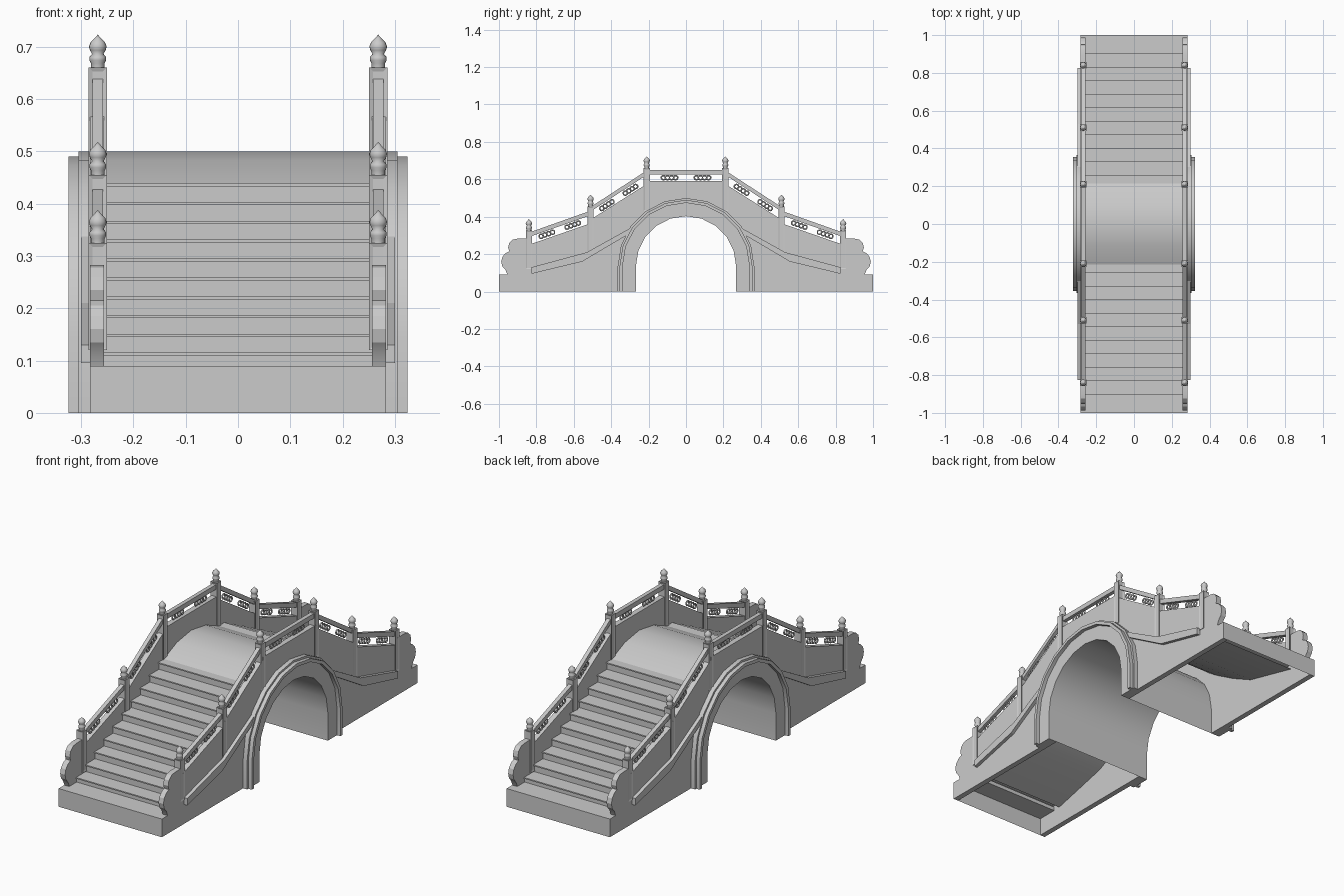
import bpy, bmesh, math

if "Cube" in bpy.data.objects:
    bpy.data.objects.remove(bpy.data.objects["Cube"])

CZ = 0.135  # height of the arch centre
PX = 0.268  # post and railing centre line


def finish(name, bm, mirror=(False, False), smooth=False):
    me = bpy.data.meshes.new(name)
    bm.to_mesh(me)
    bm.free()
    ob = bpy.data.objects.new(name, me)
    bpy.context.collection.objects.link(ob)
    if any(mirror):
        m = ob.modifiers.new("mirror", 'MIRROR')
        m.use_axis = (mirror[0], mirror[1], False)
        m.use_mirror_merge = False
    if smooth:
        bpy.ops.object.select_all(action='DESELECT')
        ob.select_set(True)
        bpy.context.view_layer.objects.active = ob
        bpy.ops.object.shade_smooth_by_angle(angle=math.radians(21))
    return ob


def prism(name, pts, x0, x1, mirror=(True, False), smooth=False):
    """Extrude a closed (y, z) outline along x."""
    bm = bmesh.new()
    f = bm.faces.new([bm.verts.new((x0, y, z)) for y, z in pts])
    r = bmesh.ops.extrude_face_region(bm, geom=[f])
    vs = [v for v in r['geom'] if isinstance(v, bmesh.types.BMVert)]
    bmesh.ops.translate(bm, verts=vs, vec=(x1 - x0, 0, 0))
    bmesh.ops.recalc_face_normals(bm, faces=bm.faces)
    return finish(name, bm, mirror, smooth)


def sheet(name, pts, half, mirror=(False, False)):
    """Open strip following a (y, z) path across the full width."""
    bm = bmesh.new()
    a = [bm.verts.new((-half, y, z)) for y, z in pts]
    b = [bm.verts.new((half, y, z)) for y, z in pts]
    for i in range(len(pts) - 1):
        bm.faces.new((a[i], b[i], b[i + 1], a[i + 1]))
    return finish(name, bm, mirror, True)


def arch(r, n=10):
    arc = [(-r * math.cos(math.pi * i / n), CZ + r * math.sin(math.pi * i / n)) for i in range(n + 1)]
    return [(-r, 0)] + arc + [(r, 0)]


def both(half):
    """Mirror a half outline (y < 0) to the other end."""
    return half + [(-y, z) for y, z in reversed(half) if y != 0]


# stairs with small nosings, and the curved crest
stairs = [(-1, 0), (-1, 0.09)]
z = 0.09
for i in range(10):
    y, top = -0.897 + 0.0715 * i, 0.115 + 0.036 * i
    stairs += [(y, z), (y, top - 0.006), (y - 0.006, top - 0.006), (y - 0.006, top)]
    z = top
stairs += [(-0.2145, z), (-0.365 * math.cos(math.radians(72)), CZ + 0.365 * math.sin(math.radians(72))), (0, 0.5)]
sheet("stairs_and_crest", both(stairs), 0.26)

# underside of the arch, and the smooth soffits inside the hollow ramps
sheet("arch_barrel", list(reversed(arch(0.268))), 0.283)
sheet("ramp_soffit", [(-0.25, 0.34), (-0.31, 0.30), (-0.43, 0.23), (-0.56, 0.165), (-0.86, 0.092)],
      0.26, (False, True))

# side walls with scalloped ends and stepped-slope parapet
wall = [(-1, 0), (-1, 0.09), (-0.955, 0.09), (-0.965, 0.115), (-0.982, 0.135), (-0.988, 0.16),
        (-0.982, 0.185), (-0.965, 0.205), (-0.945, 0.215), (-0.951, 0.235), (-0.945, 0.26),
        (-0.925, 0.278), (-0.90, 0.283), (-0.84, 0.283), (-0.84, 0.25), (-0.51, 0.365),
        (-0.51, 0.385), (-0.21, 0.575), (-0.21, 0.59)]
prism("side_wall", both(wall) + list(reversed(arch(0.268))), 0.256, 0.283, smooth=True)

# arch surround: flat ring and raised rib
prism("arch_ring", arch(0.268) + list(reversed(arch(0.365))), 0.27, 0.305, smooth=True)
prism("arch_rib", arch(0.339) + list(reversed(arch(0.355))), 0.30, 0.324, smooth=True)

# sloping moulding on the flanks
prism("flank_moulding", [(-0.825, 0.095), (-0.555, 0.16), (-0.31, 0.305), (-0.30, 0.338),
                         (-0.53, 0.21), (-0.825, 0.13)], 0.275, 0.30, (True, True))

# posts with recessed panels, topped by turned finials
FINIAL = [(0.013, -0.002), (0.013, 0.008), (0.016, 0.014), (0.016, 0.020), (0.011, 0.026),
          (0.015, 0.033), (0.017, 0.040), (0.014, 0.048), (0.006, 0.056), (0, 0.063)]
for y, bottom, top in ((-0.84, 0.12, 0.325), (-0.51, 0.21, 0.455), (-0.21, 0.43, 0.66)):
    bm = bmesh.new()
    bmesh.ops.create_cube(bm, size=1)
    for v in bm.verts:
        v.co = (PX + v.co.x * 0.035, y + v.co.y * 0.033, top if v.co.z > 0 else bottom)
    sides = [f for f in bm.faces if abs(f.normal.z) < 0.5]
    bmesh.ops.inset_individual(bm, faces=sides, thickness=0.011, depth=-0.003)
    finish("post", bm, (True, True))

    bm = bmesh.new()
    prof = [bm.verts.new((PX + r, y, top + h)) for r, h in FINIAL]
    edges = [bm.edges.new(p) for p in zip(prof, prof[1:])]
    bmesh.ops.spin(bm, geom=prof + edges, cent=(PX, y, 0), axis=(0, 0, 1),
                   angle=math.tau, steps=16, use_merge=True)
    bmesh.ops.remove_doubles(bm, verts=bm.verts, dist=0.0002)
    bmesh.ops.recalc_face_normals(bm, faces=bm.faces)
    for f in bm.faces:
        f.smooth = True
    finish("finial", bm, (True, True))

# handrails and the small ring clusters beneath them
BAYS = (((-0.84, 0.303), (-0.51, 0.42), True), ((-0.51, 0.44), (-0.21, 0.635), True),
        ((-0.21, 0.638), (0.21, 0.638), False))
for (y0, z0), (y1, z1), ends in BAYS:
    h = 0.012
    prism("handrail", [(y0, z0 - h), (y1, z1 - h), (y1, z1 + h), (y0, z0 + h)],
          PX - 0.01, PX + 0.01, (True, ends))
    slope = math.atan2(z1 - z0, y1 - y0)
    for t in (0.29, 0.71):
        for k in range(4):
            d = (k - 1.5) * 0.0215
            cy = y0 + (y1 - y0) * t + d * math.cos(slope)
            cz = z0 + (z1 - z0) * t + d * math.sin(slope) - 0.029 / math.cos(slope)
            bpy.ops.mesh.primitive_torus_add(major_radius=0.0115, minor_radius=0.004, major_segments=10,
                                             minor_segments=6, location=(PX, cy, cz),
                                             rotation=(0, math.pi / 2, 0))
            ob = bpy.context.object
            ob.name = "ring_baluster"
            bpy.ops.object.transform_apply(location=True, rotation=True, scale=True)
            bpy.ops.object.shade_smooth()
            m = ob.modifiers.new("mirror", 'MIRROR')
            m.use_axis = (True, ends, False)
            m.use_mirror_merge = False
